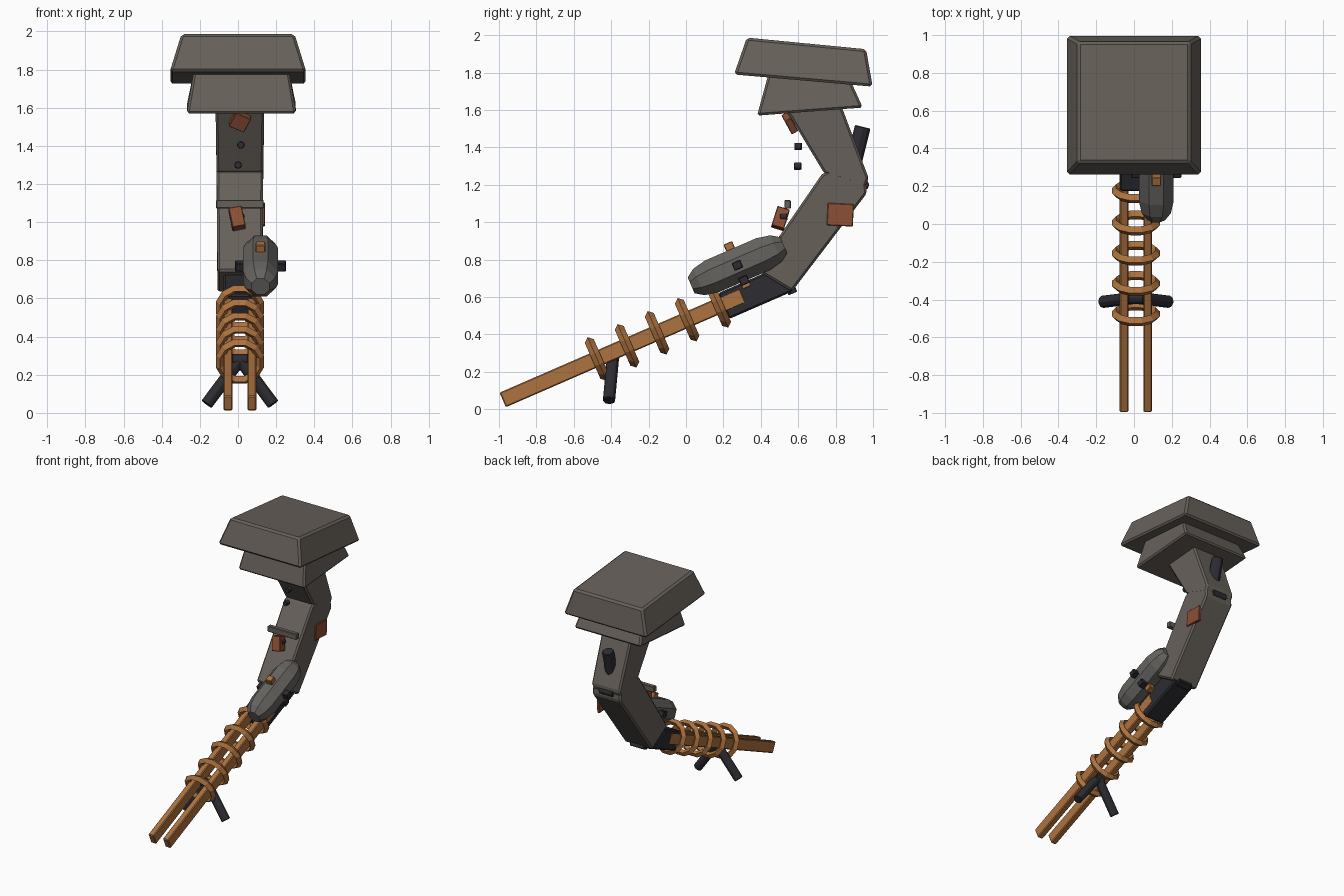
import bpy, bmesh, math
from mathutils import Vector, Matrix

if "Cube" in bpy.data.objects:
    bpy.data.objects.remove(bpy.data.objects["Cube"])

CX = 0.01                      # main body centre line
PITCH = math.radians(23.5)     # tilt of rails and coils
AXIS = Vector((0, math.cos(PITCH), math.sin(PITCH)))


def material(name, rgb):
    m = bpy.data.materials.new(name)
    m.diffuse_color = (*rgb, 1)
    m.use_nodes = True
    m.node_tree.nodes["Principled BSDF"].inputs["Base Color"].default_value = m.diffuse_color
    return m


BODY = material("warm_grey", (0.135, 0.118, 0.103))
POD = material("pod_grey", (0.13, 0.125, 0.115))
COPPER = material("copper", (0.42, 0.17, 0.05))
RUST = material("rust", (0.27, 0.08, 0.035))
DARK = material("dark_metal", (0.025, 0.025, 0.032))


def finish(name, bm, mat, bevel=0):
    bmesh.ops.recalc_face_normals(bm, faces=bm.faces)
    me = bpy.data.meshes.new(name)
    bm.to_mesh(me)
    bm.free()
    ob = bpy.data.objects.new(name, me)
    bpy.context.collection.objects.link(ob)
    me.materials.append(mat)
    if bevel:
        b = ob.modifiers.new("bevel", 'BEVEL')
        b.width, b.segments, b.limit_method = bevel, 1, 'ANGLE'
    return ob


def prism(name, profile, mat, bevel, cx=CX):
    """Side profile of (y, z, half width) points, closed on both x sides."""
    bm = bmesh.new()
    left = [bm.verts.new((cx - w, y, z)) for y, z, w in profile]
    right = [bm.verts.new((cx + w, y, z)) for y, z, w in profile]
    bm.faces.new(left)
    bm.faces.new(right[::-1])
    n = len(profile)
    for i in range(n):
        j = (i + 1) % n
        bm.faces.new((left[i], right[i], right[j], left[j]))
    return finish(name, bm, mat, bevel)


def box(name, loc, size, mat, rx=0, ry=0, bevel=0.004):
    bm = bmesh.new()
    rot = Matrix.Rotation(rx, 4, 'X') @ Matrix.Rotation(ry, 4, 'Y')
    bmesh.ops.create_cube(bm, size=1, matrix=Matrix.Translation(loc) @ rot @ Matrix.Diagonal((*size, 1)))
    return finish(name, bm, mat, bevel)


def rod(name, a, b, r, mat, sides=8):
    a, b = Vector(a), Vector(b)
    bm = bmesh.new()
    q = (b - a).to_track_quat('Z', 'Y').to_matrix().to_4x4()
    bmesh.ops.create_cone(bm, cap_ends=True, segments=sides, radius1=r, radius2=r,
                          depth=(b - a).length, matrix=Matrix.Translation((a + b) / 2) @ q)
    return finish(name, bm, mat, 0.004)


def lathe(name, centre, axis, profile, sides, mat, closed=False):
    """Revolve (distance, radius) points about an axis."""
    bm = bmesh.new()
    m = Matrix.Translation(centre) @ axis.to_track_quat('Z', 'Y').to_matrix().to_4x4()
    rings = []
    for t, r in profile:
        rings.append([bm.verts.new(m @ Vector((r * math.cos(a), r * math.sin(a), t)))
                      for a in (math.tau * (k + 0.5) / sides for k in range(sides))])
    pairs = list(zip(rings, rings[1:]))
    if closed:
        pairs.append((rings[-1], rings[0]))
    else:
        bm.faces.new(rings[0])
        bm.faces.new(rings[-1])
    for p, q in pairs:
        for k in range(sides):
            j = (k + 1) % sides
            bm.faces.new((p[k], p[j], q[j], q[k]))
    return finish(name, bm, mat)


# Twin rails
start = Vector((CX, -0.98, 0.05))
for side, dx in (("left", -0.0625), ("right", 0.0625)):
    box(f"rail_{side}", start + AXIS * 0.7 + Vector((dx, 0, 0)), (0.047, 1.4, 0.085), COPPER, PITCH, bevel=0.006)

# Coil rings with a diamond section
for i, s in enumerate((0.55, 0.725, 0.9, 1.075, 1.26)):
    lathe(f"coil_ring_{i + 1}", start + AXIS * s, AXIS,
          [(-0.026, 0.108), (0, 0.131), (0.026, 0.108), (0, 0.086)], 12, COPPER, True)

# Receiver block between rails and lower limb
box("receiver_block", (CX, 0.37, 0.625), (0.17, 0.37, 0.15), DARK, PITCH, bevel=0.01)

# Folding support legs
for side, s in (("left", -1), ("right", 1)):
    rod(f"support_leg_{side}", (CX, -0.39, 0.28), (CX + s * 0.175, -0.412, 0.045), 0.034, DARK)
rod("leg_pivot", (CX - 0.04, -0.39, 0.275), (CX + 0.04, -0.39, 0.275), 0.035, DARK)

# Faceted side pod with studs around it
pod = Vector((0.118, 0.275, 0.77))
lathe("side_pod", pod, AXIS, [(-0.27, 0.05), (-0.225, 0.083), (-0.15, 0.1),
                              (0.15, 0.1), (0.225, 0.083), (0.27, 0.05)], 8, POD)
up = Vector((0, -AXIS.z, AXIS.y))
for i, deg in enumerate((90, 0, 180, -55, -125, -90)):
    a = math.radians(deg)
    p = pod + (Vector((math.cos(a), 0, 0)) + up * math.sin(a)) * 0.108
    box(f"pod_stud_{i + 1}", p, (0.05, 0.05, 0.045), COPPER if abs(deg) == 90 else DARK, PITCH)

# Curved body limbs
prism("lower_limb", [(0.375, 0.745, 0.118), (0.567, 0.63, 0.118), (0.967, 1.155, 0.122),
                     (0.962, 1.21, 0.122), (0.78, 1.284, 0.122), (0.725, 1.255, 0.122)], BODY, 0.012)
prism("upper_limb", [(0.535, 1.60, 0.128), (0.82, 1.65, 0.128),
                     (0.977, 1.235, 0.122), (0.955, 1.185, 0.122), (0.74, 1.26, 0.122)], BODY, 0.012)

# Stacked head plates
prism("lower_plate", [(0.38, 1.57, 0.287), (0.945, 1.613, 0.287),
                      (0.865, 1.79, 0.25), (0.44, 1.79, 0.25)], BODY, 0.012, 0.018)
prism("upper_plate", [(0.257, 1.79, 0.358), (0.998, 1.725, 0.358),
                      (0.963, 1.925, 0.297), (0.325, 1.987, 0.297)], BODY, 0.014, 0)

# Rear cylinder and joint hardware
rod("rear_cylinder", (CX, 0.89, 1.29), (CX, 0.945, 1.51), 0.044, DARK)
rod("elbow_pin", (CX - 0.06, 0.95, 1.2), (CX + 0.06, 0.95, 1.2), 0.03, DARK)
box("base_pin", (CX, 0.565, 0.635), (0.12, 0.05, 0.035), DARK, PITCH)

# Rust patches
box("side_patch", (0.13, 0.825, 1.04), (0.022, 0.14, 0.12), RUST, -0.05)
box("front_patch", (-0.005, 0.505, 1.02), (0.07, 0.07, 0.11), RUST, -0.3, -0.2)
box("upper_patch", (0.01, 0.555, 1.53), (0.09, 0.04, 0.09), RUST, 0.5, 0.45)

# Front studs and cross bar
box("cross_bar", (CX, 0.543, 1.095), (0.25, 0.035, 0.045), BODY)
for i, p in enumerate(((0.015, 0.6, 1.405), (0.0, 0.597, 1.3), (0.015, 0.522, 1.03))):
    rod(f"front_stud_{i + 1}", Vector(p) - Vector((0, 0.02, 0)), Vector(p) + Vector((0, 0.02, 0)), 0.021, DARK)
